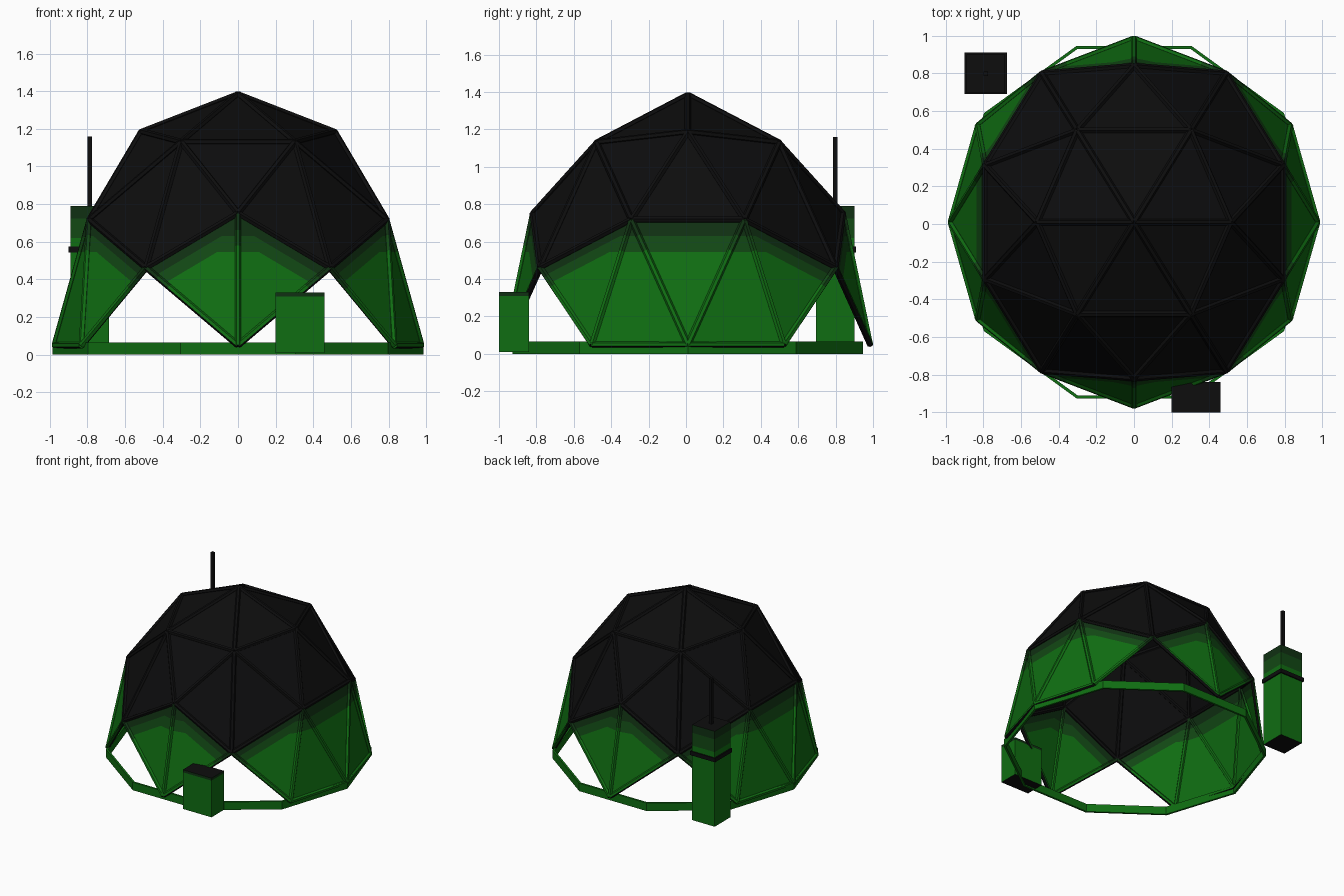
import bpy, bmesh, math
from mathutils import Vector

if "Cube" in bpy.data.objects:
    bpy.data.objects.remove(bpy.data.objects["Cube"])

def mat(name, rgb):
    m = bpy.data.materials.new(name)
    m.diffuse_color = (*rgb, 1)
    m.use_nodes = True
    m.node_tree.nodes["Principled BSDF"].inputs["Base Color"].default_value = m.diffuse_color
    return m

GREEN, MID, DARK, BLACK = range(4)
MATS = [mat("green", (0.005, 0.155, 0.006)), mat("mid_green", (0.006, 0.065, 0.007)),
        mat("dark_green", (0.005, 0.03, 0.006)), mat("black", (0.004, 0.004, 0.0042))]

def finish(bm, name):
    me = bpy.data.meshes.new(name)
    bm.to_mesh(me)
    bm.free()
    for m in MATS:
        me.materials.append(m)
    ob = bpy.data.objects.new(name, me)
    bpy.context.collection.objects.link(ob)
    return ob

def cut(bm, co, no):
    geom = bm.verts[:] + bm.edges[:] + bm.faces[:]
    bmesh.ops.bisect_plane(bm, geom=geom, plane_co=co, plane_no=no)

# Geodesic frame: icosahedron corners plus edge midpoints, edge-up
PHI = (1 + 5 ** 0.5) / 2
corners = []
for a in (-1, 1):
    for b in (-PHI, PHI):
        corners += [Vector((a, 0, b)), Vector((b, a, 0)), Vector((0, b, a))]
points = [c.normalized() for c in corners]
for i, p in enumerate(corners):
    for q in corners[:i]:
        if (p - q).length < 2.1:
            points.append((p + q).normalized())

R, RISE, BASE, CY = 0.975, 1.335, 0.05, 0.01
dome = bmesh.new()
for p in points:
    dome.verts.new(p)
bmesh.ops.convex_hull(dome, input=dome.verts[:])
bmesh.ops.delete(dome, geom=[v for v in dome.verts if v.co.z < -0.01], context='VERTS')
for v in dome.verts:
    v.co = Vector((v.co.x * R, v.co.y * R + CY, v.co.z * RISE + BASE))
is_low = lambda v: v.co.z < BASE + 0.1

# Panels: black roof, green skirt that darkens towards its upper edge
STEPS = ((0.545, 0.80), (0.63, 0.90))      # height limit, share of the panel
panels = bmesh.new()
for f in dome.faces:
    low = [v.co.copy() for v in f.verts if is_low(v)]
    high = [v.co.copy() for v in f.verts if not is_low(v)]
    tri = bmesh.new()
    face = tri.faces.new([tri.verts.new(v.co) for v in f.verts])
    if not low:
        face.material_index = BLACK
    else:
        pair = low if len(low) == 2 else high
        up = f.normal.copy() if f.normal.length else Vector((0, 0, 1))
        f.normal_update()
        up = f.normal.cross(pair[1] - pair[0]).normalized()
        if up.dot(high[0] - low[0]) < 0:
            up = -up
        span = up.dot(high[0] - low[0])
        for z, t in STEPS:
            cut(tri, (0, 0, z), (0, 0, 1))
            cut(tri, low[0] + up * span * t, up)
        for g in tri.faces:
            c = g.calc_center_median()
            share = up.dot(c - low[0]) / span
            g.material_index = DARK
            for k in (1, 0):
                if c.z < STEPS[k][0] and share < STEPS[k][1]:
                    g.material_index = (GREEN, MID)[k]
    remap = {v: panels.verts.new(v.co) for v in tri.verts}
    for g in tri.faces:
        panels.faces.new([remap[v] for v in g.verts]).material_index = g.material_index
    tri.free()
bmesh.ops.remove_doubles(panels, verts=panels.verts[:], dist=1e-4)
finish(panels, "dome_panels")

# Struts along every frame edge, coloured like the panels beside them
def strut(bm, a, b, color, r=0.017, sides=6):
    d = (b - a).normalized()
    mid = (a + b) / 2
    out = (mid - Vector((0, CY, BASE))).normalized()
    side = d.cross(out).normalized()
    out = side.cross(d)
    rings = []
    for p in (a, b):
        rings.append([bm.verts.new(p + r * (math.cos(w) * out + math.sin(w) * side))
                      for w in (math.tau * (k + 0.5) / sides for k in range(sides))])
    faces = [bm.faces.new((rings[0][k], rings[0][(k + 1) % sides],
                           rings[1][(k + 1) % sides], rings[1][k])) for k in range(sides)]
    faces += [bm.faces.new(rings[0][::-1]), bm.faces.new(rings[1])]
    for f in faces:
        f.normal_update()
        f.material_index = BLACK if f.normal.z < -0.55 else color

struts = bmesh.new()
for e in dome.edges:
    a, b = sorted(e.verts, key=lambda v: v.co.z)
    if not is_low(a):
        strut(struts, a.co, b.co, BLACK)
    elif is_low(b):
        strut(struts, a.co, b.co, GREEN)
    else:
        stops = (0, 0.75, 0.87, 1)
        for k in range(3):
            strut(struts, a.co.lerp(b.co, stops[k]), a.co.lerp(b.co, stops[k + 1]), k)
bmesh.ops.recalc_face_normals(struts, faces=struts.faces[:])
finish(struts, "dome_struts")
dome.free()

# Ten-sided ground ring
ring = bmesh.new()
loops = [[ring.verts.new((r * math.cos(math.tau * k / 10), CY + r * math.sin(math.tau * k / 10), z))
          for k in range(10)] for r, z in ((0.985, 0), (0.985, 0.065), (0.968, 0.065), (0.968, 0))]
for i in range(4):
    A, B = loops[i], loops[(i + 1) % 4]
    for k in range(10):
        j = (k + 1) % 10
        ring.faces.new((A[k], A[j], B[j], B[k]))
bmesh.ops.recalc_face_normals(ring, faces=ring.faces[:])
finish(ring, "ground_ring")

# Boxes: black ends, sides banded by height
def box(name, lo, hi, bands=(), base=GREEN):
    bm = bmesh.new()
    bmesh.ops.create_cube(bm, size=1)
    for v in bm.verts:
        v.co = [(l + h) / 2 + c * (h - l) for l, h, c in zip(lo, hi, v.co)]
    for z, _ in bands:
        cut(bm, (0, 0, z), (0, 0, 1))
    for f in bm.faces:
        f.normal_update()
        f.material_index = base
        for z, color in bands:
            if f.calc_center_median().z > z:
                f.material_index = color
        if abs(f.normal.z) > 0.5:
            f.material_index = BLACK
    finish(bm, name)

box("front_crate", (0.2, -1.0, 0.01), (0.46, -0.84, 0.33), ((0.31, DARK),))
box("rear_cabinet", (-0.89, 0.695, 0.01), (-0.685, 0.9, 0.79), ((0.62, MID), (0.725, DARK)))
box("cabinet_band", (-0.9, 0.69, 0.543), (-0.675, 0.91, 0.575), base=BLACK)
box("antenna", (-0.8, 0.785, 0.78), (-0.775, 0.81, 1.16), base=BLACK)
